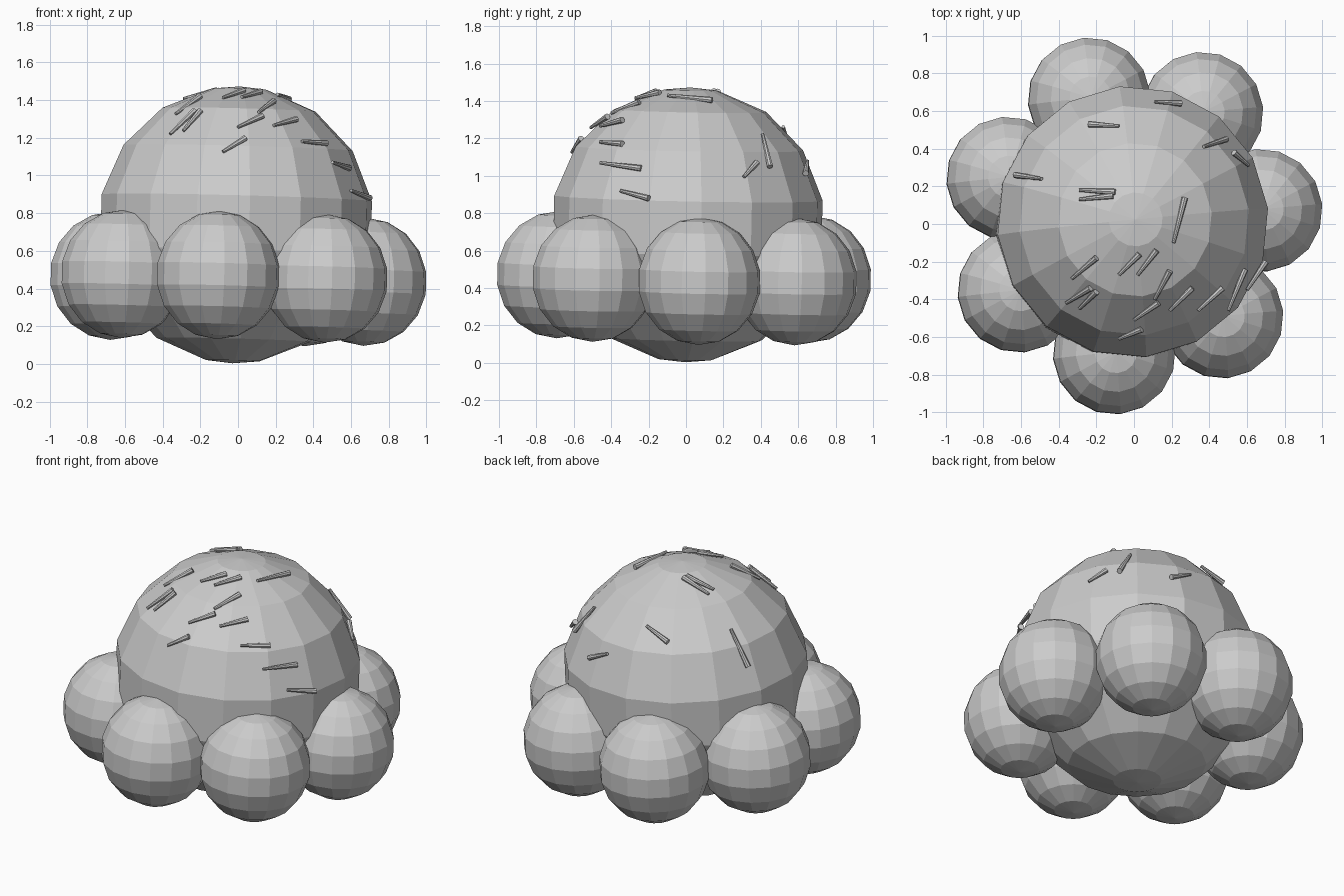
import bpy
import bmesh
from math import sin, cos, radians, sqrt, tau
from mathutils import Euler, Matrix, Vector

cube = bpy.data.objects.get("Cube")
if cube:
    bpy.data.objects.remove(cube, do_unlink=True)

grey = bpy.data.materials.new("plain_grey")
grey.use_nodes = True
grey.diffuse_color = (0.6, 0.6, 0.6, 1)
grey.node_tree.nodes["Principled BSDF"].inputs["Base Color"].default_value = (0.6, 0.6, 0.6, 1)

CENTRE = Vector((-0.01, 0.01, 0.738))
RADIUS = 0.735
SEGMENTS = 16
# The body and its ring of balls share a slight lean and twist
LEAN = (Matrix.Translation(CENTRE) @ Euler((-0.02, 0.026, 0)).to_matrix().to_4x4()
        @ Matrix.Rotation(radians(5.6), 4, 'Z'))


def add_object(name, bm, matrix):
    mesh = bpy.data.meshes.new(name)
    bmesh.ops.recalc_face_normals(bm, faces=bm.faces)
    bm.to_mesh(mesh)
    bm.free()
    mesh.materials.append(grey)
    obj = bpy.data.objects.new(name, mesh)
    bpy.context.collection.objects.link(obj)
    obj.matrix_world = matrix
    return obj


def faceted_ball(name, polar_angles, width, height, matrix):
    """Flat-faced ball with rings at the given angles from the pole."""
    bm = bmesh.new()
    rings = []
    for angle in polar_angles:
        r, z = width * sin(radians(angle)), height * cos(radians(angle))
        rings.append([bm.verts.new((r * cos(tau * i / SEGMENTS), r * sin(tau * i / SEGMENTS), z))
                      for i in range(SEGMENTS)])
    top, bottom = bm.verts.new((0, 0, height)), bm.verts.new((0, 0, -height))
    for i in range(SEGMENTS):
        j = (i + 1) % SEGMENTS
        bm.faces.new((top, rings[0][i], rings[0][j]))
        bm.faces.new((bottom, rings[-1][j], rings[-1][i]))
        for a, b in zip(rings, rings[1:]):
            bm.faces.new((a[i], b[i], b[j], a[j]))
    return add_object(name, bm, matrix)


# Big central body
faceted_ball("body", [11.25 + 22.5 * k for k in range(8)], RADIUS, RADIUS, LEAN)

# Seven balls around the base
for k in range(7):
    angle = tau * k / 7
    place = Matrix.Translation((0.695 * cos(angle), 0.695 * sin(angle), -0.283))
    faceted_ball(f"base_ball_{k + 1}", [20 * n for n in range(1, 9)], 0.33, 0.34, LEAN @ place)


# Little tapered sprinkles lying on the top of the body
def on_body(x, y):
    d = Vector((x, y, 0)) - Vector((CENTRE.x, CENTRE.y, 0))
    return Vector((x, y, CENTRE.z + sqrt(max(0, RADIUS ** 2 - d.length_squared))))


def sprinkle(name, start, end):
    axis = end - start
    bm = bmesh.new()
    bmesh.ops.create_cone(bm, cap_ends=True, segments=8, radius1=0.009, radius2=0.017,
                          depth=axis.length)
    turn = axis.to_track_quat('Z', 'Y').to_matrix().to_4x4()
    add_object(name, bm, Matrix.Translation((start + end) / 2) @ turn)


SPRINKLES = [
    (-.08, .52, -.24, .53), (.11, .65, .25, .64), (.37, .41, .49, .45), (.61, .31, .53, .38),
    (-.49, .24, -.63, .26), (-.29, .18, -.1, .17), (-.29, .13, -.11, .15), (.21, -.1, .27, .14),
    (-.33, -.29, -.2, -.18), (-.08, -.27, .03, -.16), (.02, -.27, .12, -.14),
    (-.36, -.42, -.23, -.34), (-.29, -.45, -.2, -.36), (.11, -.4, .19, -.25),
    (0, -.51, .13, -.42), (.19, -.46, .31, -.34), (-.08, -.61, .04, -.56),
    (.34, -.46, .47, -.34)]
for n, (x1, y1, x2, y2) in enumerate(SPRINKLES):
    sprinkle(f"sprinkle_{n + 1}", on_body(x1, y1), on_body(x2, y2))

# Two sprinkles sit lower, on the steep side
sprinkle("side_sprinkle_upper", Vector((.5, -.46, 1.07)), Vector((.59, -.24, 1.04)))
sprinkle("side_sprinkle_lower", Vector((.6, -.35, .92)), Vector((.7, -.2, .88)))
